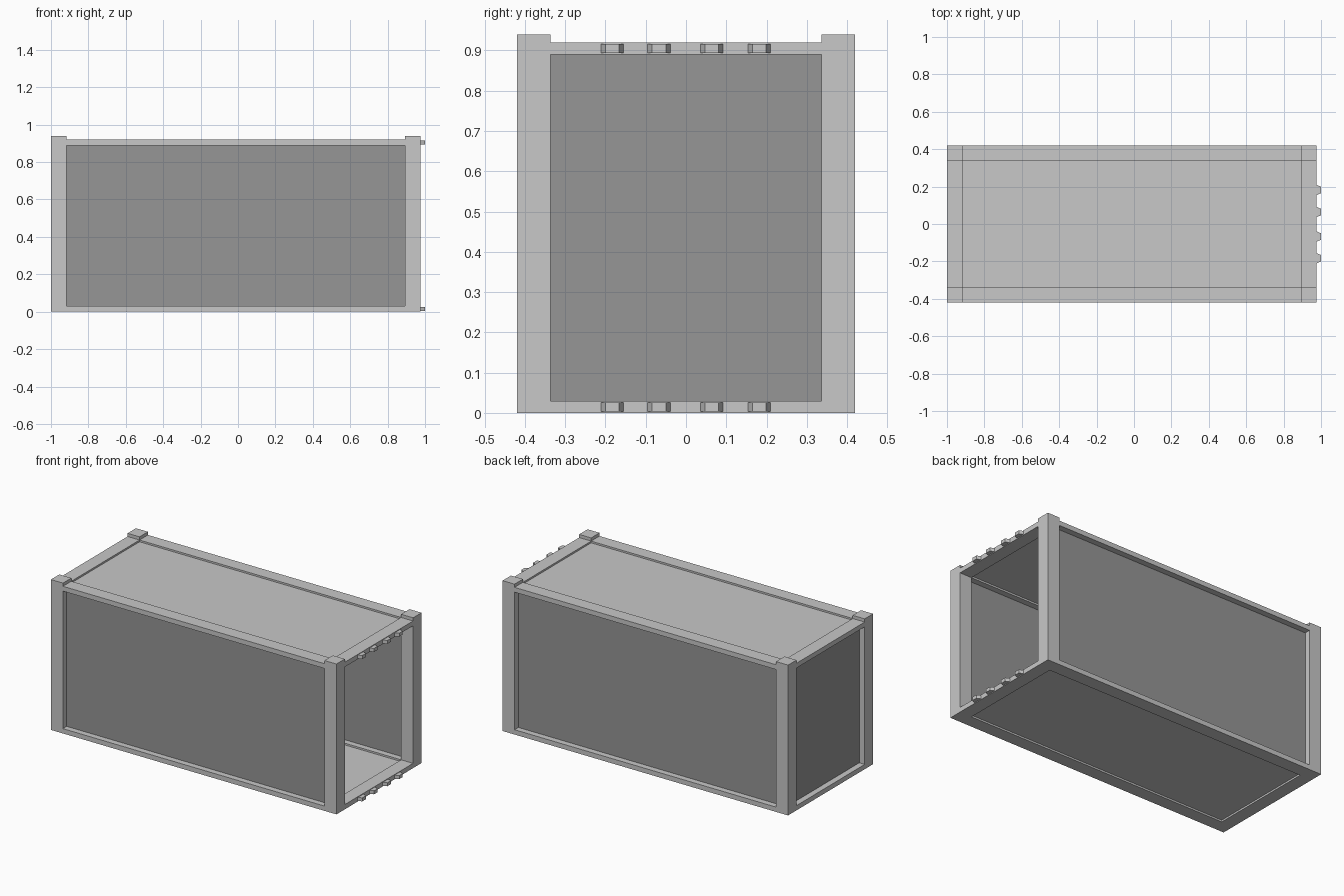
import bpy
import bmesh

cube = bpy.data.objects.get("Cube")
if cube:
    bpy.data.objects.remove(cube, do_unlink=True)


def material(name, value):
    mat = bpy.data.materials.new(name)
    mat.use_nodes = True
    color = (value, value, value, 1)
    mat.diffuse_color = color
    mat.node_tree.nodes["Principled BSDF"].inputs["Base Color"].default_value = color
    return mat


LIGHT = material("light grey", 0.58)
DARK = material("mid grey", 0.305)


def prism(name, outline, z0, z1, mat):
    """Extrude an xy outline between two heights."""
    bm = bmesh.new()
    face = bm.faces.new([bm.verts.new((x, y, z0)) for x, y in outline])
    top = bmesh.ops.extrude_face_region(bm, geom=[face])["geom"]
    verts = [v for v in top if isinstance(v, bmesh.types.BMVert)]
    bmesh.ops.translate(bm, verts=verts, vec=(0, 0, z1 - z0))
    bmesh.ops.recalc_face_normals(bm, faces=bm.faces)
    mesh = bpy.data.meshes.new(name)
    bm.to_mesh(mesh)
    bm.free()
    mesh.materials.append(mat)
    obj = bpy.data.objects.new(name, mesh)
    bpy.context.scene.collection.objects.link(obj)
    return obj


def box(name, x, y, z, mat=LIGHT):
    outline = [(x[0], y[0]), (x[1], y[0]), (x[1], y[1]), (x[0], y[1])]
    return prism(name, outline, z[0], z[1], mat)


# Main dimensions
BACK, FRONT = -1.0, 0.975
POST = 0.083
SIDE = 0.42
HEIGHT, ROOF, RAIL = 0.94, 0.92, 0.03
SHEET = 0.004
x_in = (BACK + POST, FRONT - POST)
y_in = (-SIDE + POST, SIDE - POST)
ends = {"closed_end": (BACK, x_in[0]), "open_end": (x_in[1], FRONT)}
sides = {"right": (-SIDE, y_in[0]), "left": (y_in[1], SIDE)}
levels = {"bottom": (0, RAIL), "top": (ROOF - RAIL, ROOF)}
z_in = (RAIL, ROOF - RAIL)


def sheet(span):
    """Thin slab centred in a frame member."""
    mid = sum(span) / 2
    return mid - SHEET, mid + SHEET


# Corner posts
for end, x in ends.items():
    for side, y in sides.items():
        box(f"corner_post_{end}_{side}", x, y, (0, HEIGHT))

# Rails, floor and roof sheets, and hinge lugs on the open end
for level, z in levels.items():
    for side, y in sides.items():
        box(f"{level}_rail_{side}", x_in, y, z)
    for end, x in ends.items():
        box(f"{level}_rail_{end}", x, y_in, z)
    box("floor" if level == "bottom" else "roof", x_in, y_in, sheet(z))

    mid = sum(z) / 2
    for i, y in enumerate((-0.183, -0.067, 0.064, 0.182)):
        lug = [(FRONT, y - 0.028), (1, y - 0.017), (1, y + 0.017), (FRONT, y + 0.028)]
        prism(f"{level}_hinge_lug_{i + 1}", lug, mid - 0.011, mid + 0.011, LIGHT)

# Recessed wall panels
for side, y in sides.items():
    box(f"wall_{side}", x_in, sheet(y), z_in, DARK)
box("wall_closed_end", sheet(ends["closed_end"]), y_in, z_in, DARK)
